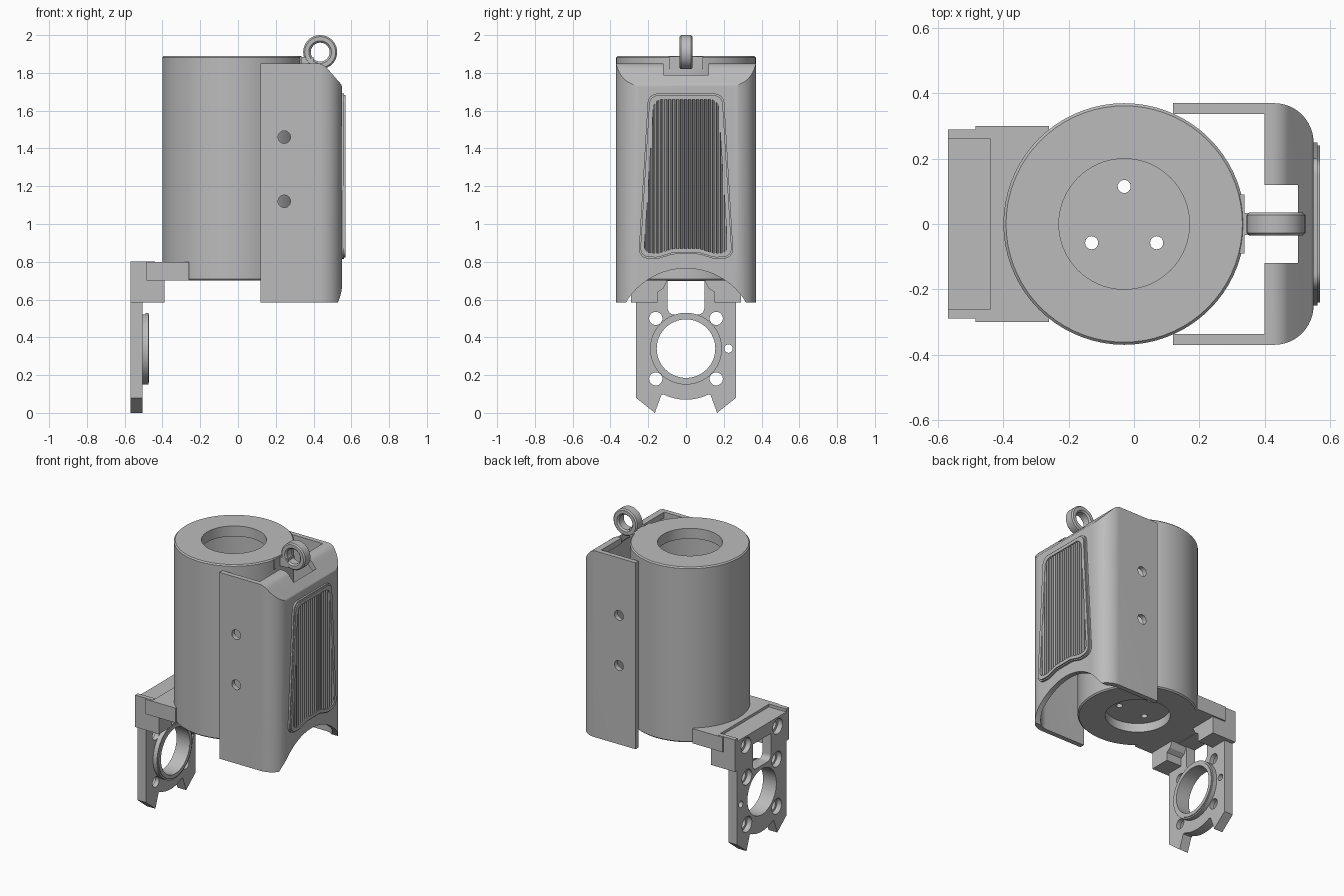
import bpy, bmesh, math
from mathutils import Vector, Matrix

cube = bpy.data.objects.get("Cube")
if cube:
    bpy.data.objects.remove(cube, do_unlink=True)

GREY = (0.5, 0.5, 0.5, 1)
mat = bpy.data.materials.new("plain grey")
mat.use_nodes = True
mat.diffuse_color = GREY
mat.node_tree.nodes["Principled BSDF"].inputs["Base Color"].default_value = GREY


def finish(name, bm):
    bmesh.ops.remove_doubles(bm, verts=bm.verts, dist=1e-5)
    bmesh.ops.recalc_face_normals(bm, faces=bm.faces)
    mesh = bpy.data.meshes.new(name)
    bm.to_mesh(mesh)
    bm.free()
    mesh.materials.append(mat)
    ob = bpy.data.objects.new(name, mesh)
    bpy.context.collection.objects.link(ob)
    return ob


def prism(name, pts, axis, lo, hi):
    """Extrude a 2D outline along an axis."""
    place = {"x": lambda a, b, h: (h, a, b),
             "y": lambda a, b, h: (a, h, b),
             "z": lambda a, b, h: (a, b, h)}[axis]
    bm = bmesh.new()
    rings = [[bm.verts.new(place(a, b, h)) for a, b in pts] for h in (lo, hi)]
    for ring in rings:
        bm.faces.new(ring)
    n = len(pts)
    for i in range(n):
        j = (i + 1) % n
        bm.faces.new((rings[0][i], rings[0][j], rings[1][j], rings[1][i]))
    return finish(name, bm)


def box(name, x, y, z):
    return prism(name, [(x[0], y[0]), (x[1], y[0]), (x[1], y[1]), (x[0], y[1])], "z", *z)


def rod(name, centre, r, axis, lo, hi, n=32):
    pts = [(centre[0] + r * math.cos(math.tau * i / n),
            centre[1] + r * math.sin(math.tau * i / n)) for i in range(n)]
    return prism(name, pts, axis, lo, hi)


def lathe(name, profile, place, steps=72):
    """Spin an (r, z) outline about z, then move it into place."""
    bm = bmesh.new()
    vs = [bm.verts.new((r, 0, z)) for r, z in profile]
    es = [bm.edges.new((a, b)) for a, b in zip(vs, vs[1:] + vs[:1])
          if a.co.x > 0 or b.co.x > 0]
    bmesh.ops.spin(bm, geom=vs + es, cent=(0, 0, 0), axis=(0, 0, 1),
                   angle=math.tau, steps=steps, use_duplicate=False)
    bmesh.ops.transform(bm, matrix=place, verts=bm.verts)
    return finish(name, bm)


def rounded(corners, n=8):
    """Outline from (a, b, radius) corners, each turned into an arc."""
    out = []
    for i, (a, b, r) in enumerate(corners):
        p = Vector((a, b))
        if r == 0:
            out.append((a, b))
            continue
        u = (Vector(corners[i - 1][:2]) - p)
        v = (Vector(corners[(i + 1) % len(corners)][:2]) - p)
        half = u.angle(v) / 2
        t = min(r / math.tan(half), u.length * 0.48, v.length * 0.48)
        p0, p2, w = p + u.normalized() * t, p + v.normalized() * t, math.sin(half)
        for k in range(n + 1):
            s = k / n
            c0, c1, c2 = (1 - s) ** 2, 2 * w * s * (1 - s), s * s
            out.append(tuple((p0 * c0 + p * c1 + p2 * c2) / (c0 + c1 + c2)))
    return out


def combine(ob, others, op="DIFFERENCE"):
    for other in others:
        mod = ob.modifiers.new("combine", "BOOLEAN")
        mod.operation, mod.solver, mod.object = op, "EXACT", other
        bpy.context.view_layer.objects.active = ob
        bpy.ops.object.modifier_apply(modifier=mod.name)
        bpy.data.objects.remove(other, do_unlink=True)
    return ob


# Hollow drum with an open top and a recessed, drilled floor
CX = -0.03
drum = lathe("drum", [(0, .80), (.34, .80), (.34, 1.82), (.2, 1.82), (.2, 1.89), (.362, 1.89),
                      (.37, 1.882), (.37, .708), (.362, .70), (.2, .70), (.2, .76), (0, .76)],
             Matrix.Translation((CX, 0, 0)))
combine(drum, [rod("hole", (CX + .115 * math.cos(a), .115 * math.sin(a)), .02, "z", .7, .9)
               for a in (math.radians(d) for d in (90, 210, 330))])

# Lifting eye with its tab and foot
lathe("lifting_eye", [(.05, -.025), (.06, -.035), (.082, -.035), (.09, -.027),
                      (.09, .027), (.082, .035), (.06, .035), (.05, .025)],
      Matrix.Translation((.435, 0, 1.91)) @ Matrix.Rotation(math.pi / 2, 4, "X"), 40)
box("eye_tab", (.32, .40), (-.034, .034), (1.825, 1.885))
box("eye_foot", (.31, .338), (-.09, .09), (1.82, 1.888))

# Cover: rounded U plan crossed with a sloping side profile
cover = prism("cover", rounded([(.12, -.37, 0), (.55, -.37, .12), (.55, .37, .12), (.12, .37, 0)], 12),
              "z", .585, 1.86)
side = prism("side", rounded([(.1, .5, 0), (.53, .5, 0), (.55, .66, .1), (.55, 1.735, .03),
                              (.45, 1.85, .07), (.1, 1.85, 0)]), "y", -.5, .5)
combine(cover, [side], "INTERSECT")
cavity = prism("cavity", rounded([(0, -.337, 0), (.515, -.337, .09), (.515, .337, .09), (0, .337, 0)], 10),
               "z", .4, 2)
roof = prism("roof", [(.05, .5), (.6, .5), (.6, 1.64), (.435, 1.81), (.4, 1.81), (.4, 1.95), (.05, 1.95)],
             "y", -.6, .6)
combine(cavity, [roof], "INTERSECT")
combine(cover, [cavity,
                box("notch", (.3, .503), (-.12, .12), (1.6, 2)),
                rod("arch", (0, .395), .37, "x", .3, .7, 96)]
        + [rod("side_hole", (.245, z), .033, "y", -.5, .5) for z in (1.12, 1.46)])

# Grille: raised frame, pocket and sawtooth fins
def grille_outline(d):
    half = [(.2 - d, 1.69 - d, .05), (.252 - d, .82 + d, .05),
            (.15, .815 + d, .1), (.07, .84 + d, .1)]
    return rounded(half + [(-a, b, r) for a, b, r in reversed(half)])


frame = prism("grille_frame", grille_outline(0), "x", .53, .562)
combine(frame, [prism("lip", grille_outline(.008), "x", .54, .57)], "UNION")
combine(frame, [prism("pocket", grille_outline(.03), "x", .553, .6)])
teeth = [(.54, .24), (.54, -.24)]
for i in range(22):
    y = -.23 + i * .021
    teeth += [(.553, y), (.566, y + .004), (.566, y + .010), (.553, y + .015)]
fins = prism("grille_fins", teeth, "z", .7, 1.8)
combine(fins, [prism("fin_limit", grille_outline(.03), "x", .545, .6)], "INTERSECT")

# Mounting bracket: plate with a notched foot
right = [(.265, .80), (.265, .08), (.165, 0), (.13, .095)]
arc = [(.27 * math.cos(math.radians(a)), .34 + .27 * math.sin(math.radians(a)))
       for a in range(-64, -117, -4)]
plate = prism("mounting_plate", right + arc + [(-a, b) for a, b in reversed(right)],
              "x", -.57, -.505)
collar = rod("collar", (0, .34), .19, "x", -.55, -.475, 64)
lip = rod("collar_lip", (0, .34), .18, "x", -.55, -.47, 64)
combine(plate, [collar, lip], "UNION")

# Shelf that hugs the drum, and the two blocks below it
shelf = box("bracket_shelf", (-.485, -.26), (-.3, .3), (.70, .80))
combine(shelf, [box("shelf_end", (-.57, -.44), (-.29, .29), (.698, .802))], "UNION")
combine(shelf, [rod("drum_seat", (CX, 0), .36, "z", .6, .9, 72),
                box("shelf_recess", (-.6, -.44), (-.26, .26), (.782, .9))])
for name, s in (("left_block", 1), ("right_block", -1)):
    prism(name, [(s * a, b) for a, b in
                 [(.29, .70), (.29, .585), (.15, .585), (.15, .64), (.12, .66), (.10, .70)]],
          "x", -.57, -.39)
combine(plate, [box("plate_top", (-.6, -.5), (-.4, .4), (.782, .9))])

# Holes in the plate; the top pair also sinks into the shelf
slot = prism("slot", rounded([(-.097, .70, 0), (-.097, .52, .035), (.097, .52, .035), (.097, .70, 0)]),
             "x", -.6, -.49)
cuts = [slot, rod("bore", (0, .34), .155, "x", -.6, -.4, 64),
        rod("pin_hole", (.225, .34), .022, "x", -.6, -.4)]
for y in (-.16, .16):
    for z in (.18, .50):
        cuts += [rod("bolt_hole", (y, z), .035, "x", -.6, -.4),
                 rod("bolt_sink", (y, z), .052, "x", -.6, -.535)]
for y in (-.17, .17):
    for ob in (plate, shelf, bpy.data.objects["left_block" if y > 0 else "right_block"]):
        combine(ob, [rod("top_sink", (y, .72), .052, "x", -.6, -.535),
                     rod("top_hole", (y, .72), .032, "x", -.6, -.515)])
combine(plate, cuts)

# Smooth curved walls, keep edges crisp
bpy.ops.object.select_all(action="DESELECT")
for ob in bpy.data.objects:
    if ob.type == "MESH" and mat.name in ob.data.materials:
        ob.select_set(True)
        bpy.context.view_layer.objects.active = ob
bpy.ops.object.shade_smooth_by_angle(angle=math.radians(25))
